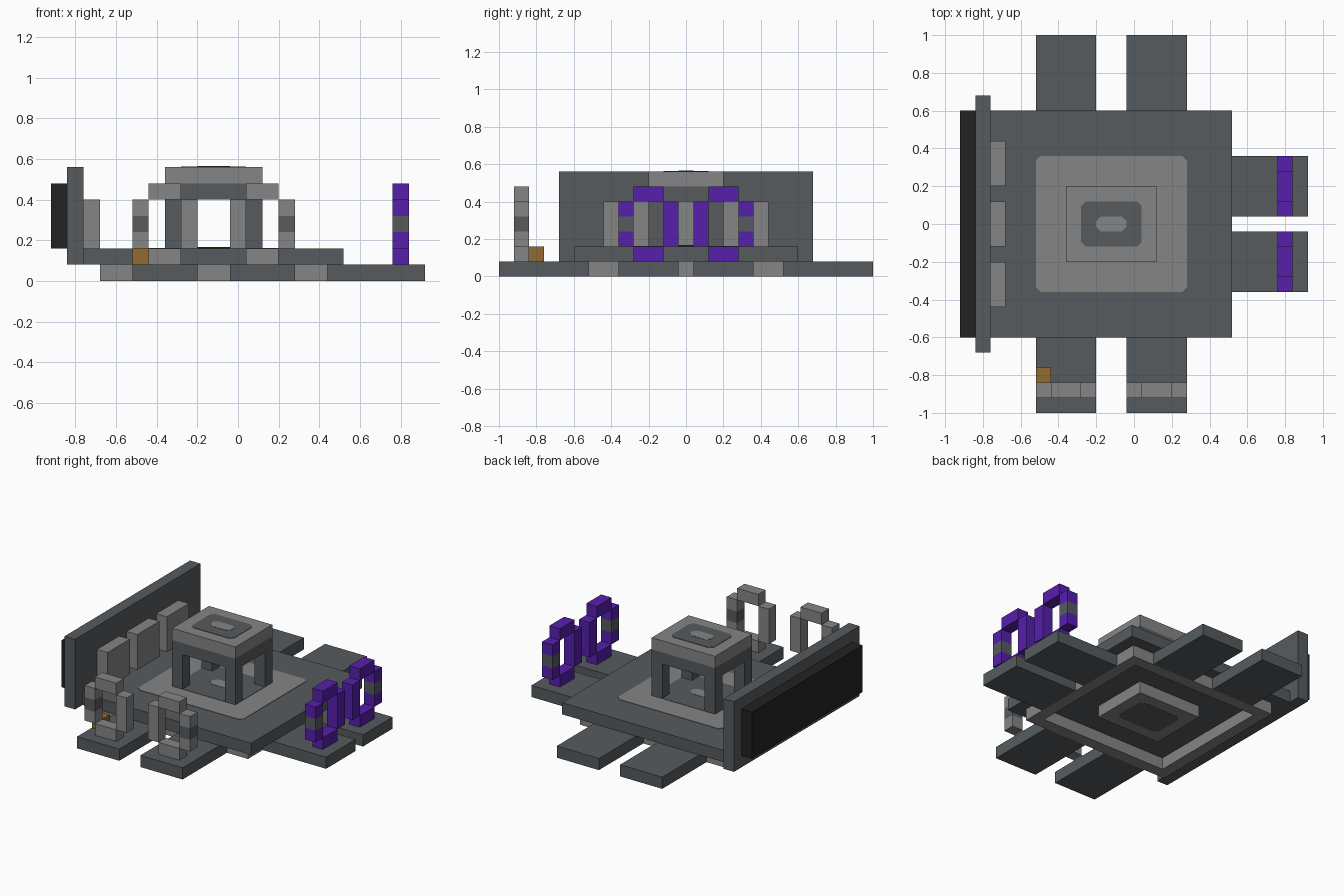
import bpy
import bmesh

cube = bpy.data.objects.get("Cube")
if cube:
    bpy.data.objects.remove(cube, do_unlink=True)

U = 0.08    # block size
CX = -0.12  # centre of the platform in x


def material(name, rgb):
    m = bpy.data.materials.new(name)
    m.use_nodes = True
    colour = (*rgb, 1)
    m.diffuse_color = colour
    bsdf = next(n for n in m.node_tree.nodes if n.type == 'BSDF_PRINCIPLED')
    bsdf.inputs['Base Color'].default_value = colour
    bsdf.inputs['Roughness'].default_value = 0.9
    return m


DARK = material("dark_slate", (0.092, 0.105, 0.112))
LIGHT = material("light_grey", (0.235, 0.235, 0.235))
PURPLE = material("purple", (0.095, 0.014, 0.41))
BROWN = material("orange_brown", (0.29, 0.145, 0.033))
BLACK = material("near_black", (0.016, 0.016, 0.016))


def finish(name, bm, mat):
    bmesh.ops.recalc_face_normals(bm, faces=bm.faces)
    mesh = bpy.data.meshes.new(name)
    bm.to_mesh(mesh)
    bm.free()
    mesh.materials.append(mat)
    obj = bpy.data.objects.new(name, mesh)
    bpy.context.collection.objects.link(obj)
    return obj


def box(name, x, y, z, mat):
    """Box from (min, max) ranges on each axis."""
    bm = bmesh.new()
    bmesh.ops.create_cube(bm, size=1)
    for v in bm.verts:
        for i, (a, b) in enumerate((x, y, z)):
            v.co[i] = a if v.co[i] < 0 else b
    return finish(name, bm, mat)


def plate(name, hx, hy, z, mat, thick=0.003, cut=0.025):
    """Thin inlay with clipped corners, centred on the platform."""
    outline = []
    for sx, sy in ((1, 1), (-1, 1), (-1, -1), (1, -1)):
        pair = [(sx * hx, sy * (hy - cut)), (sx * (hx - cut), sy * hy)]
        outline += pair if sx * sy > 0 else pair[::-1]
    bm = bmesh.new()
    face = bm.faces.new([bm.verts.new((CX + px, py, z)) for px, py in outline])
    ext = bmesh.ops.extrude_face_region(bm, geom=[face])
    for v in ext['geom']:
        if isinstance(v, bmesh.types.BMVert):
            v.co.z += thick
    return finish(name, bm, mat)


def ring(name, hx, hy, width, z, mat):
    """Rectangular frame made of four boxes."""
    for s, side in ((-1, "right"), (1, "left")):
        xs = sorted((CX + s * hx, CX + s * (hx - width)))
        box(f"{name}_{side}", xs, (-hy, hy), z, mat)
    for s, side in ((-1, "front"), (1, "back")):
        ys = sorted((s * hy, s * (hy - width)))
        box(f"{name}_{side}", (CX - hx + width, CX + hx - width), ys, z, mat)


def hoop(name, centre, outer, across, along_y, mat):
    """Upright hoop; the post on the outer side has a dark middle block."""
    def part(label, a, b, z, m):
        span = sorted((centre + outer * a * U, centre + outer * b * U))
        z = (z[0] * U, z[1] * U)
        if along_y:
            box(f"{name}_{label}", across, span, z, m)
        else:
            box(f"{name}_{label}", span, across, z, m)
    part("base", -1, 1, (1, 2), mat)
    part("top", -1, 1, (5, 6), mat)
    part("inner_post", -2, -1, (2, 5), mat)
    part("outer_post_lower", 1, 2, (2, 3), mat)
    part("outer_post_middle", 1, 2, (3, 4), DARK)
    part("outer_post_upper", 1, 2, (4, 5), mat)


# Platform and the frames beneath it
box("platform", (-0.76, 0.52), (-0.6, 0.6), (U, 2 * U), DARK)
ring("under_frame", 0.56, 0.52, U, (0, U), LIGHT)
box("under_block", (CX - 0.24, CX + 0.24), (-0.2, 0.2), (0, U), LIGHT)
plate("under_block_inlay", 0.16, 0.12, -0.001, DARK)

# Floor inlays
plate("floor_inlay", 0.4, 0.36, 2 * U, LIGHT)
plate("floor_inlay_centre", 0.24, 0.2, 2 * U, DARK, 0.005)
plate("floor_emblem", U, 0.04, 2 * U, LIGHT, 0.007)

# Walkways and the hoops standing on them
for s, side in ((-1, "right"), (1, "left")):
    mid = CX + s * 0.24
    for t, end in ((-1, "front"), (1, "back")):
        box(f"{end}_walkway_{side}", (mid - 0.16, mid + 0.16),
            sorted((t * 0.52, t)), (0, U), DARK)
    hoop(f"front_hoop_{side}", mid, s, (-0.92, -0.84), False, LIGHT)
for s, end in ((-1, "front"), (1, "back")):
    mid = s * 0.2
    box(f"side_walkway_{end}", (0.44, 0.92), (mid - 0.16, mid + 0.16), (0, U), DARK)
    hoop(f"side_hoop_{end}", mid, s, (0.76, 0.84), True, PURPLE)

# Small crate beside a front hoop
box("crate", (-0.52, -0.44), (-0.84, -0.76), (U, 2 * U), BROWN)

# Table
for sx in (-1, 1):
    for sy in (-1, 1):
        box("table_leg", sorted((CX + sx * 0.24, CX + sx * 0.16)),
            sorted((sy * 0.2, sy * 0.12)), (2 * U, 5 * U), DARK)
box("table_apron", (CX - 0.24, CX + 0.24), (-0.2, 0.2), (5 * U, 6 * U), DARK)
box("table_top", (CX - 0.24, CX + 0.24), (-0.2, 0.2), (6 * U, 7 * U), LIGHT)
plate("table_inlay", 0.16, 0.12, 7 * U, DARK)
plate("table_emblem", U, 0.04, 7 * U, LIGHT, 0.005)

# Tall wall, outer panel and inner panels
box("wall", (-0.84, -0.76), (-0.68, 0.68), (U, 7 * U), DARK)
box("wall_outer_panel", (-0.92, -0.84), (-0.6, 0.6), (2 * U, 6 * U), BLACK)
for y in (-0.32, 0, 0.32):
    box("wall_inner_panel", (-0.76, -0.68), (y - 0.12, y + 0.12), (2 * U, 5 * U), LIGHT)
